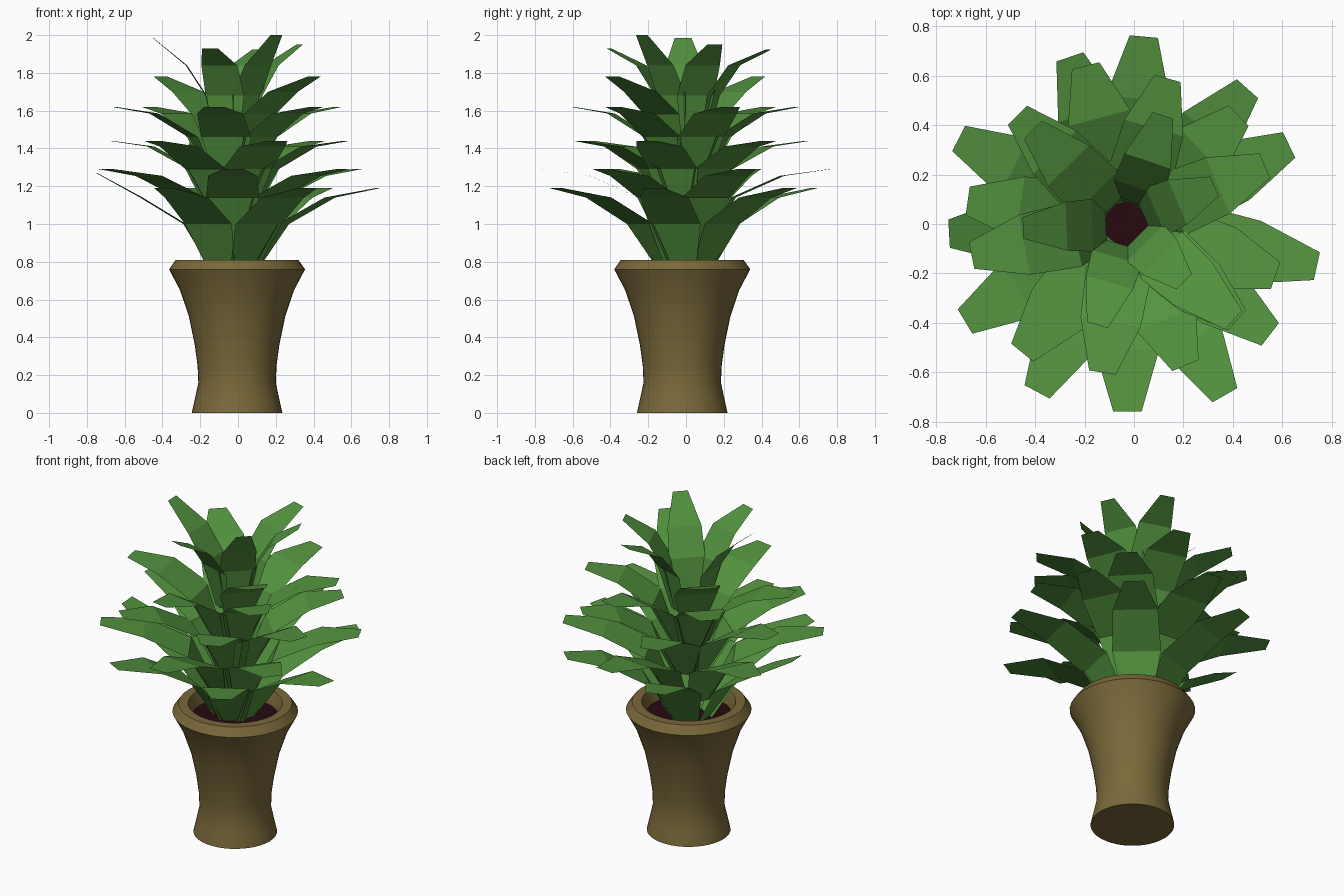
import bpy, bmesh, math
from mathutils import Vector

if "Cube" in bpy.data.objects:
    bpy.data.objects.remove(bpy.data.objects["Cube"])


def material(name, rgb):
    m = bpy.data.materials.new(name)
    m.diffuse_color = (*rgb, 1)
    m.use_nodes = True
    m.node_tree.nodes["Principled BSDF"].inputs["Base Color"].default_value = m.diffuse_color
    return m


GREEN = material("leaf green", (0.088, 0.295, 0.05))
CLAY = material("brown clay", (0.195, 0.14, 0.042))
SOIL = material("dark soil", (0.021, 0.003, 0.005))
POT_CENTRE = (-0.005, -0.02, 0)
STEM = Vector((-0.03, 0.0, 0))


def add_object(name, bm, mat):
    mesh = bpy.data.meshes.new(name)
    bm.to_mesh(mesh)
    bm.free()
    mesh.materials.append(mat)
    obj = bpy.data.objects.new(name, mesh)
    bpy.context.collection.objects.link(obj)
    return obj


def lathe(name, profile, mat, sides=40):
    bm = bmesh.new()
    rings = []
    for r, z in profile:
        rings.append([bm.verts.new((r * math.cos(2 * math.pi * i / sides),
                                    r * math.sin(2 * math.pi * i / sides), z))
                      for i in range(sides)])
    for a, b in zip(rings, rings[1:]):
        for i in range(sides):
            j = (i + 1) % sides
            bm.faces.new((a[i], a[j], b[j], b[i]))
    bm.faces.new(rings[0][::-1])
    obj = add_object(name, bm, mat)
    obj.location = POT_CENTRE
    return obj


# Pot: flared vase with a rolled rim and an inner wall
pot = lathe("pot", [(0.24, 0), (0.222, 0.08), (0.205, 0.16), (0.209, 0.25), (0.224, 0.36),
                    (0.255, 0.51), (0.302, 0.65), (0.36, 0.76), (0.325, 0.81),
                    (0.27, 0.81), (0.255, 0.77), (0.24, 0.69)], CLAY)
bpy.context.view_layer.objects.active = pot
pot.select_set(True)
bpy.ops.object.shade_smooth_by_angle(angle=math.radians(50))

# Soil disc
bm = bmesh.new()
bmesh.ops.create_circle(bm, cap_ends=True, segments=32, radius=0.248)
soil = add_object("soil", bm, SOIL)
soil.location = (POT_CENTRE[0], POT_CENTRE[1], 0.73)


def leaf(bm, angle, reach, tip_z, rows, size):
    """Strip of three bent quads running from the stem to a blunt tip."""
    a = math.radians(angle)
    tip = Vector((reach * math.cos(a), reach * math.sin(a), 0))
    out = tip - STEM
    length = out.length
    out.normalize()
    side = Vector((-out.y, out.x, 0))
    widths = [0.15, 0.28, 0.26, 0.115]
    prev = None
    for (frac, z), w in zip(rows + [(1.0, tip_z)], widths):
        c = STEM + out * (length * frac) + Vector((0, 0, z))
        half = side * (w * size / 2)
        row = [bm.verts.new(c - half), bm.verts.new(c + half)]
        if prev:
            bm.faces.new((prev[0], row[0], row[1], prev[1]))
        prev = row


# Leaf tiers, lowest first: (row fractions and heights, width, [(angle, reach, tip height)])
tiers = [
    ([(0.13, 0.73), (0.35, 1.0), (0.67, 1.14)], 1.0,
     [(-13, 0.76, 1.19), (50, 0.715, 1.19), (111, 0.725, 1.19),
      (-177, 0.75, 1.27), (-120, 0.785, 1.19), (-62, 0.785, 1.19)]),
    ([(0.13, 0.86), (0.33, 1.14), (0.67, 1.255)], 1.0,
     [(27, 0.705, 1.29), (87, 0.76, 1.29), (154, 0.79, 1.29),
      (-150, 0.79, 1.29), (-92, 0.76, 1.29), (-39, 0.71, 1.29)]),
    ([(0.13, 1.03), (0.33, 1.29), (0.67, 1.41)], 1.0,
     [(-20, 0.61, 1.44), (46, 0.61, 1.44), (107, 0.67, 1.44),
      (172, 0.68, 1.44), (-131, 0.69, 1.44), (-70, 0.61, 1.44)]),
    ([(0.14, 1.2), (0.33, 1.46), (0.66, 1.585)], 0.95,
     [(24, 0.58, 1.62), (77, 0.605, 1.62), (137, 0.645, 1.62),
      (-169, 0.67, 1.62), (-102, 0.615, 1.62), (-43, 0.57, 1.62)]),
    ([(0.17, 1.36), (0.33, 1.58), (0.62, 1.7)], 0.9,
     [(137, 0.56, 1.78), (-44, 0.56, 1.78)]),
    ([(0.2, 1.42), (0.33, 1.68), (0.58, 1.84)], 0.76,
     [(-178, 0.45, 1.985), (-110, 0.435, 1.93), (75, 0.455, 1.925),
      (25, 0.36, 1.95), (-49, 0.31, 2.0)]),
]
for n, (rows, size, leaves) in enumerate(tiers, 1):
    bm = bmesh.new()
    for angle, reach, tip_z in leaves:
        leaf(bm, angle, reach, tip_z, rows, size)
    add_object(f"leaf_tier_{n}", bm, GREEN)
